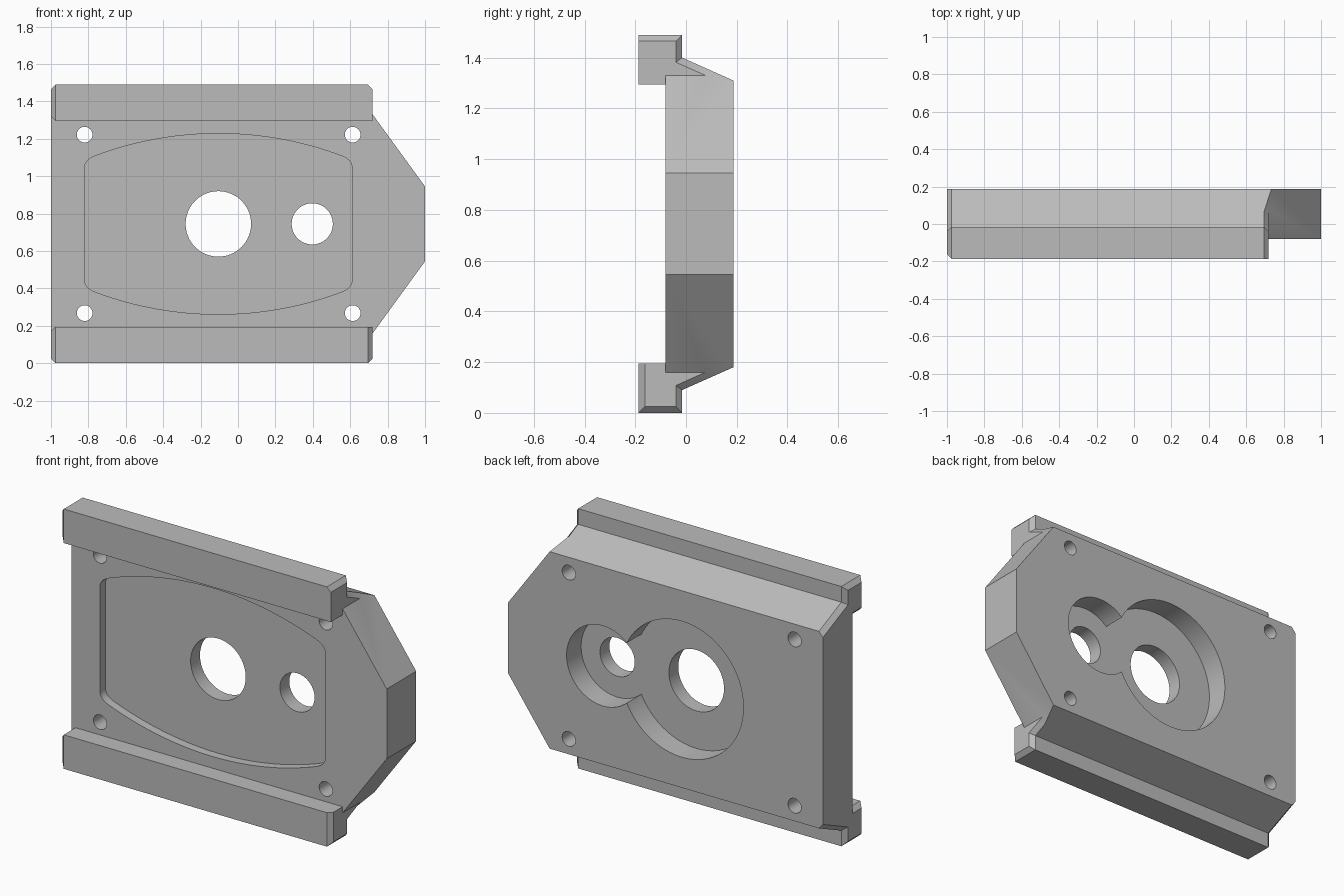
import bpy, bmesh, math
from mathutils import Vector

cube = bpy.data.objects.get("Cube")
if cube:
    bpy.data.objects.remove(cube, do_unlink=True)

HEIGHT = 1.49
MID = HEIGHT / 2
CX = -0.105      # centre of the main bore and front pocket
FRONT, BACK = -0.08, 0.187

grey = bpy.data.materials.new("plain grey")
grey.use_nodes = True
colour = (0.5, 0.5, 0.5, 1)
grey.diffuse_color = colour
grey.node_tree.nodes["Principled BSDF"].inputs["Base Color"].default_value = colour


def loft(bm, rings):
    """Skin matching closed rings and cap both ends."""
    loops = [[bm.verts.new(p) for p in ring] for ring in rings]
    n = len(loops[0])
    for a, b in zip(loops, loops[1:]):
        for i in range(n):
            j = (i + 1) % n
            bm.faces.new((a[i], a[j], b[j], b[i]))
    bm.faces.new(loops[0])
    bm.faces.new(loops[-1])


def finish(bm, name):
    bmesh.ops.recalc_face_normals(bm, faces=bm.faces[:])
    mesh = bpy.data.meshes.new(name)
    bm.to_mesh(mesh)
    bm.free()
    mesh.materials.append(grey)
    ob = bpy.data.objects.new(name, mesh)
    bpy.context.collection.objects.link(ob)
    return ob


def combine(target, other, operation):
    """Apply a boolean and discard the helper."""
    mod = target.modifiers.new("combine", 'BOOLEAN')
    mod.operation, mod.solver, mod.object = operation, 'EXACT', other
    bpy.context.view_layer.objects.active = target
    bpy.ops.object.modifier_apply(modifier=mod.name)
    bpy.data.objects.remove(other, do_unlink=True)


def cut_outline(target, points, y0, y1):
    bm = bmesh.new()
    loft(bm, [[(x, y, z) for x, z in points] for y in (y0, y1)])
    combine(target, finish(bm, "cutter"), 'DIFFERENCE')


def cut_circle(target, x, z, r, y0, y1, sides=64):
    angles = [2 * math.pi * i / sides for i in range(sides)]
    cut_outline(target, [(x + r * math.cos(a), z + r * math.sin(a)) for a in angles], y0, y1)


def section(x, upper, lower=None):
    """Mirror the upper (y, z) half profile to make a closed ring at x."""
    lower = lower or upper
    return [(x, y, z) for y, z in upper] + [(x, y, HEIGHT - z) for y, z in reversed(lower)]


# Rail channel with chamfered ends
C = 0.025


def end_profile(lip_y, lip_z):
    return [(FRONT, lip_z), (lip_y, lip_z), (lip_y, HEIGHT - C),
            (-0.015 - C, HEIGHT - C), (-0.015 - C, 1.382), (BACK, 1.281)]


full = [(FRONT, 1.295), (-0.187, 1.295), (-0.187, HEIGHT),
        (-0.015, HEIGHT), (-0.015, 1.4), (BACK, 1.31)]
left_end = end_profile(-0.187 + C, 1.295 + C)
right_upper = end_profile(-0.187, 1.295)
right_lower = end_profile(-0.187 + C, 1.295)
bm = bmesh.new()
loft(bm, [section(-1, left_end), section(-1 + C, full),
          section(0.72 - C, full), section(0.72, right_upper, right_lower)])
body = finish(bm, "mounting_plate")

# Pointed nose, trimmed by two slanted planes
slope = (1.31 - 1.4) / (BACK + 0.015)
nose_half = [(FRONT, 1.4 + slope * (FRONT + 0.015)), (BACK, 1.31)]
bm = bmesh.new()
loft(bm, [section(0.6, nose_half), section(1, nose_half)])
for s in (1, -1):
    bmesh.ops.bisect_plane(bm, geom=bm.verts[:] + bm.edges[:] + bm.faces[:],
                           plane_co=Vector((0.72, 0, MID + s * 0.585)),
                           plane_no=Vector((0.385, 0, s * 0.28)), clear_outer=True)
    bmesh.ops.holes_fill(bm, edges=[e for e in bm.edges if e.is_boundary], sides=0)
combine(body, finish(bm, "nose"), 'UNION')

# Shallow front pocket with bowed long sides and rounded corners
R, RISE, HALF = 1.875, 0.483, 0.715


def bow(dx):
    return RISE - R + math.sqrt(R * R - dx * dx)


start, corner, end = Vector((0.66, bow(0.66))), Vector((HALF, bow(HALF))), Vector((HALF, 0.3))
quarter = [(0.66 * i / 16, bow(0.66 * i / 16)) for i in range(16)]
for i in range(9):
    t = i / 8
    p = start * (1 - t) ** 2 + corner * 2 * t * (1 - t) + end * t * t
    quarter.append((p.x, p.y))
half = quarter + [(x, -z) for x, z in reversed(quarter)]
outline = half + [(-x, z) for x, z in reversed(half)][1:-1]
cut_outline(body, [(CX + x, MID + z) for x, z in outline], -0.15, -0.03)

# Joined counterbores in the back
cut_circle(body, CX, MID, 0.39, 0.055, 0.3)
cut_circle(body, 0.397, MID, 0.23, 0.055, 0.3)

# Through bores and four screw holes
cut_circle(body, CX, MID, 0.175, -0.4, 0.4)
cut_circle(body, 0.397, MID, 0.11, -0.4, 0.4)
for x in (-0.82, 0.613):
    for s in (1, -1):
        cut_circle(body, x, MID + s * 0.477, 0.042, -0.4, 0.4, 32)

bpy.ops.object.select_all(action='DESELECT')
body.select_set(True)
bpy.context.view_layer.objects.active = body
bpy.ops.object.shade_smooth_by_angle(angle=math.radians(20))
